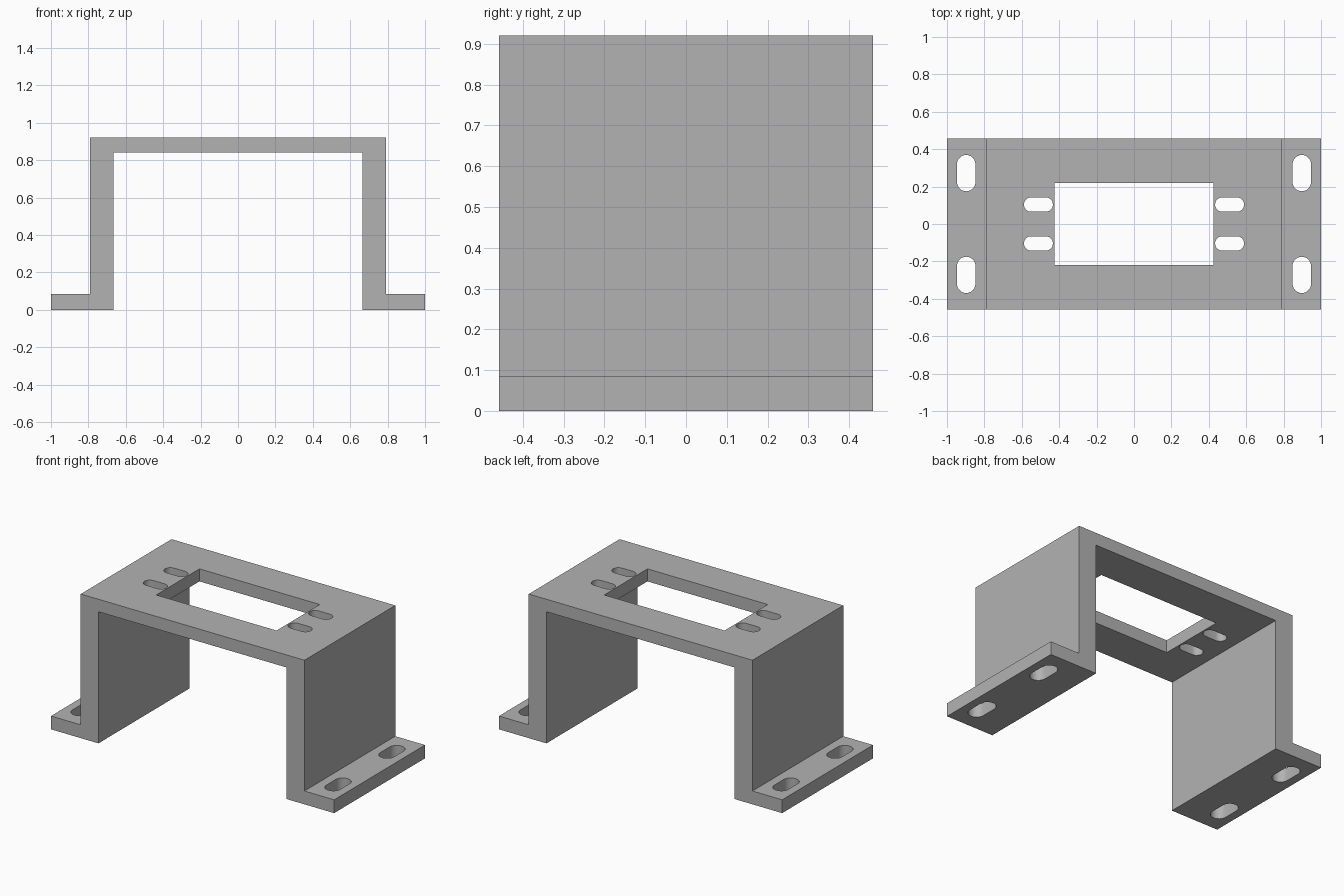
import bpy
import bmesh
from math import cos, sin, pi, radians

cube = bpy.data.objects.get("Cube")
if cube:
    bpy.data.objects.remove(cube, do_unlink=True)

HALF_DEPTH = 0.458
TOP, TOP_UNDER, FOOT = 0.92, 0.84, 0.085
LEG_OUT, LEG_IN = 0.79, 0.665

grey = bpy.data.materials.new("plain grey")
grey.use_nodes = True
grey.diffuse_color = (0.45, 0.45, 0.45, 1)
grey.node_tree.nodes["Principled BSDF"].inputs["Base Color"].default_value = (0.45, 0.45, 0.45, 1)


def add_prism(bm, points, direction):
    """Extrude a closed outline along a direction into a solid."""
    face = bm.faces.new([bm.verts.new(p) for p in points])
    moved = bmesh.ops.extrude_face_region(bm, geom=[face])["geom"]
    verts = [v for v in moved if isinstance(v, bmesh.types.BMVert)]
    bmesh.ops.translate(bm, verts=verts, vec=direction)


def make_object(name, bm):
    bmesh.ops.recalc_face_normals(bm, faces=bm.faces)
    mesh = bpy.data.meshes.new(name)
    bm.to_mesh(mesh)
    bm.free()
    mesh.materials.append(grey)
    obj = bpy.data.objects.new(name, mesh)
    bpy.context.collection.objects.link(obj)
    return obj


def slot_outline(x, y, length, width, along_y, z, steps=12):
    """Round-ended slot outline."""
    r, s = width / 2, (length - width) / 2
    points = []
    for end in (1, -1):
        for i in range(steps + 1):
            a = -pi / 2 + pi * i / steps
            u, v = end * (s + r * cos(a)), end * r * sin(a)
            points.append((x - v, y + u, z) if along_y else (x + u, y + v, z))
    return points


# Bracket body: hat-shaped profile extruded front to back
half = [(LEG_IN, TOP_UNDER), (LEG_IN, 0), (1, 0), (1, FOOT), (LEG_OUT, FOOT), (LEG_OUT, TOP)]
profile = half + [(-x, z) for x, z in reversed(half)]
bm = bmesh.new()
add_prism(bm, [(x, -HALF_DEPTH, z) for x, z in profile], (0, 2 * HALF_DEPTH, 0))
bracket = make_object("mounting_bracket", bm)

# Cutters: central window, plate slots and foot slots
bm = bmesh.new()
w, d = 0.425, 0.218
add_prism(bm, [(-w, -d, 0.7), (w, -d, 0.7), (w, d, 0.7), (-w, d, 0.7)], (0, 0, 0.4))
for sx in (-1, 1):
    for sy in (-1, 1):
        add_prism(bm, slot_outline(sx * 0.511, sy * 0.104, 0.155, 0.077, False, 0.7), (0, 0, 0.4))
        add_prism(bm, slot_outline(sx * 0.897, sy * 0.272, 0.194, 0.099, True, -0.1), (0, 0, 0.3))
cutter = make_object("opening_cutter", bm)
cutter.hide_render = True

# Cut the openings, then discard the cutter
cut = bracket.modifiers.new("openings", "BOOLEAN")
cut.operation = "DIFFERENCE"
cut.solver = "EXACT"
cut.object = cutter
bpy.ops.object.select_all(action="DESELECT")
bracket.select_set(True)
bpy.context.view_layer.objects.active = bracket
bpy.ops.object.modifier_apply(modifier=cut.name)
bpy.data.objects.remove(cutter, do_unlink=True)

# Smooth slot ends, sharp edges elsewhere
bpy.ops.object.shade_smooth_by_angle(angle=radians(30))
